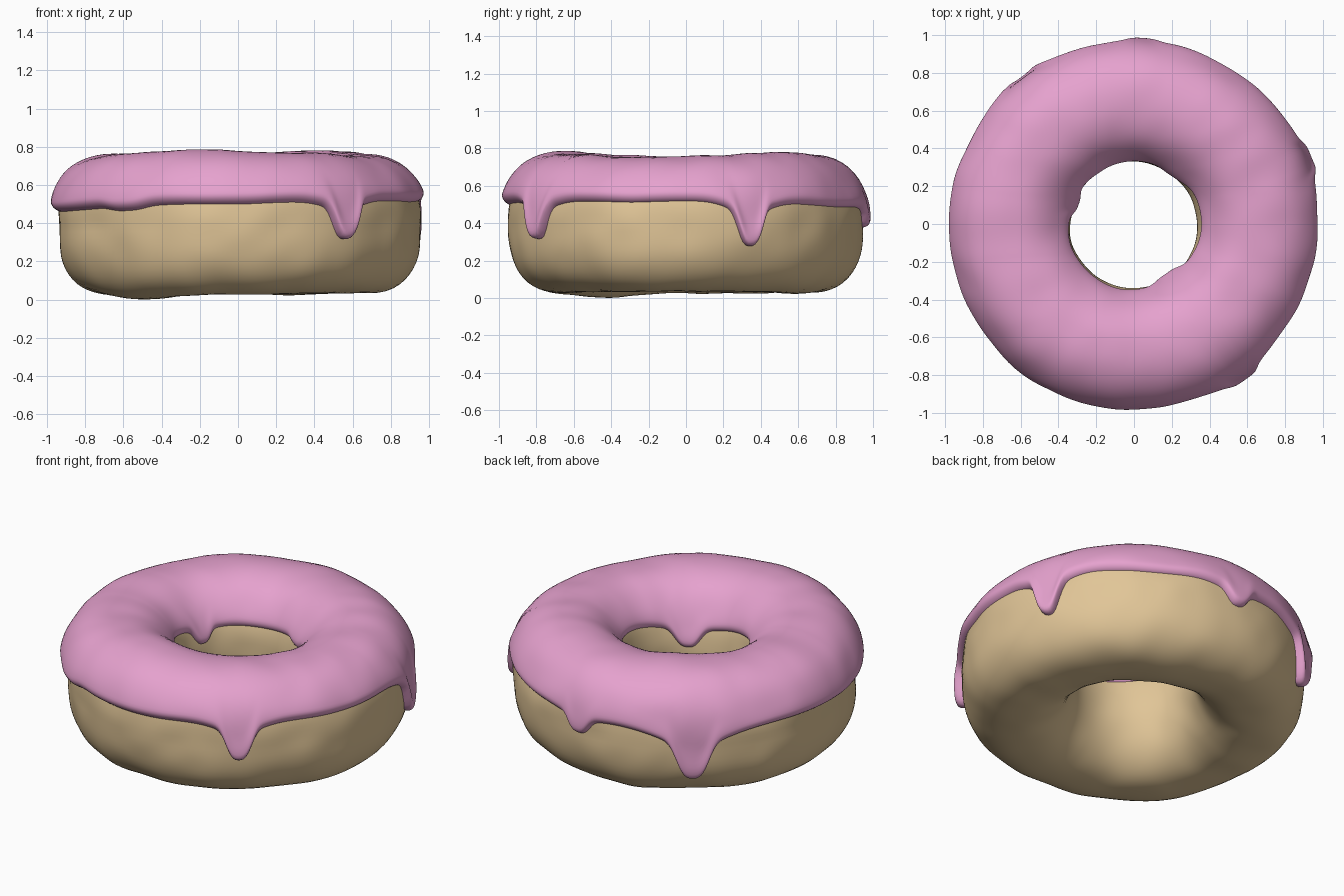
import bpy, bmesh
from math import sin, cos, pi, atan2, radians, degrees, exp, sqrt
from mathutils import Vector, noise

if "Cube" in bpy.data.objects:
    bpy.data.objects.remove(bpy.data.objects["Cube"])

RING, ZC, HALF_H = 0.64, 0.385, 0.355      # tube centre radius, centre height, half height
# height lumps: angle, amount, width (degrees), on top (+1) or bottom (-1)
LUMPS = [(-135, -0.028, 22, -1), (-104, 0.018, 22, 1), (48, 0.010, 20, 1), (-15, -0.010, 30, 1),
         (180, -0.012, 35, 1)]
# drips: angle, depth, half width (degrees)
OUTER_DRIPS = [(-54.5, 0.21, 4.8), (21, 0.24, 4.6), (127, 0.26, 6.0), (87, 0.11, 4.5), (-128, 0.03, 8)]
INNER_DRIPS = [(-56, 0.13, 14), (160, 0.10, 10), (52, 0.04, 14)]


def gap(t, deg):
    """Signed angle in degrees between t (radians) and deg."""
    return (degrees(t) - deg + 180) % 360 - 180


def section(a):
    """Half width and exponent of the rounded section: outer or inner side."""
    if cos(a) > 0:
        return (0.308, 2.4 if sin(a) > 0 else 2.6)
    return (0.304, 2.2)


def surface(t, a, off):
    """Point on the ring at angle t, section angle a, lifted by off."""
    w, n = section(a)
    rho = (abs(cos(a) / w) ** n + abs(sin(a) / HALF_H) ** n) ** (-1 / n)
    q = Vector((cos(t) * (RING + 0.3 * cos(a)), sin(t) * (RING + 0.3 * cos(a)), 0.35 * sin(a)))
    rho += 0.012 * noise.noise(q * 2.6) + 0.006 * noise.noise(q * 6 + Vector((5, 2, 9))) + off
    r = RING + rho * cos(a)
    z = ZC + rho * sin(a)
    if cos(a) > 0:
        r += 0.010 * cos(a) * cos(t - 0.4)
        r += 0.012 * cos(a) * max(0, sin(a)) * (1 - cos(t))
    for deg, amount, width, side in LUMPS:
        z += amount * max(0, side * sin(a)) ** 2 * exp(-(gap(t, deg) / width) ** 2)
    return (r * cos(t), r * sin(t) - 0.006, max(z, 0))


def drip(t, drips):
    """Depth of the icing drips at angle t."""
    total = 0
    for deg, depth, w in drips:
        d = abs(gap(t, deg))
        total += depth * (0.72 * exp(-(d / w) ** 3) + 0.28 * exp(-(d / (2.2 * w)) ** 2))
    return total


def edge_angle(z, outer):
    """Section angle at which the surface has height z."""
    side = 1 if outer else -1
    dz = z - ZC
    w, n = section(atan2(dz, side))
    u = w * (1 - min(abs(dz) / HALF_H, 0.99) ** n) ** (1 / n)
    a = atan2(dz, side * u)
    return a if outer else a % (2 * pi)


def ring_object(name, rings, color):
    """Loft a closed loop of closed rings into a smooth object."""
    bm = bmesh.new()
    vs = [[bm.verts.new(p) for p in ring] for ring in rings]
    nt, na = len(vs), len(vs[0])
    for i in range(nt):
        for j in range(na):
            k, m = (i + 1) % nt, (j + 1) % na
            bm.faces.new((vs[i][j], vs[k][j], vs[k][m], vs[i][m])).smooth = True
    bmesh.ops.recalc_face_normals(bm, faces=bm.faces)
    mesh = bpy.data.meshes.new(name)
    bm.to_mesh(mesh)
    bm.free()
    mat = bpy.data.materials.new(name + "_color")
    mat.diffuse_color = color
    mat.use_nodes = True
    mat.node_tree.nodes["Principled BSDF"].inputs["Base Color"].default_value = mat.diffuse_color
    mesh.materials.append(mat)
    obj = bpy.data.objects.new(name, mesh)
    bpy.context.collection.objects.link(obj)
    return obj


# dough ring
NT, NA = 180, 64
dough = [[surface(2 * pi * i / NT, 2 * pi * j / NA, 0) for j in range(NA)] for i in range(NT)]
ring_object("dough", dough, (0.75, 0.56, 0.31, 1))

# icing shell with a rounded lip and drips on both rims
NT, M = 400, 44
icing = []
for i in range(NT):
    t = 2 * pi * i / NT
    d_out, d_in = drip(t, OUTER_DRIPS), drip(t, INNER_DRIPS)
    z_out = 0.492 + 0.03 * cos(t + 0.5) + 0.008 * sin(5 * t) - d_out
    z_in = 0.535 + 0.02 * sin(2 * t + 1) - d_in
    a0, a1 = edge_angle(z_out, True), edge_angle(z_in, False)
    top, under = [], []
    for j in range(M + 1):
        a = a0 + (a1 - a0) * (0.5 - 0.5 * cos(pi * j / M))
        e = 0.33 * min(a - a0, a1 - a)                        # distance from the rim
        d = d_out if j < M / 2 else d_in
        thick = 0.027 + 0.009 * cos(a) + 0.010 * max(0, cos(a)) * cos(t + 2.1)
        thick += (0.006 + 0.06 * min(d, 0.2)) * exp(-((e - 0.04) / 0.07) ** 2)
        lip = sqrt(max(0, 1 - (1 - min(e / 0.035, 1)) ** 2))
        top.append(surface(t, a, -0.006 + (thick + 0.006) * lip))
        if 0 < j < M:
            under.append(surface(t, a, -0.012))
    icing.append(top + under[::-1])
ring_object("icing", icing, (0.79, 0.36, 0.62, 1))
